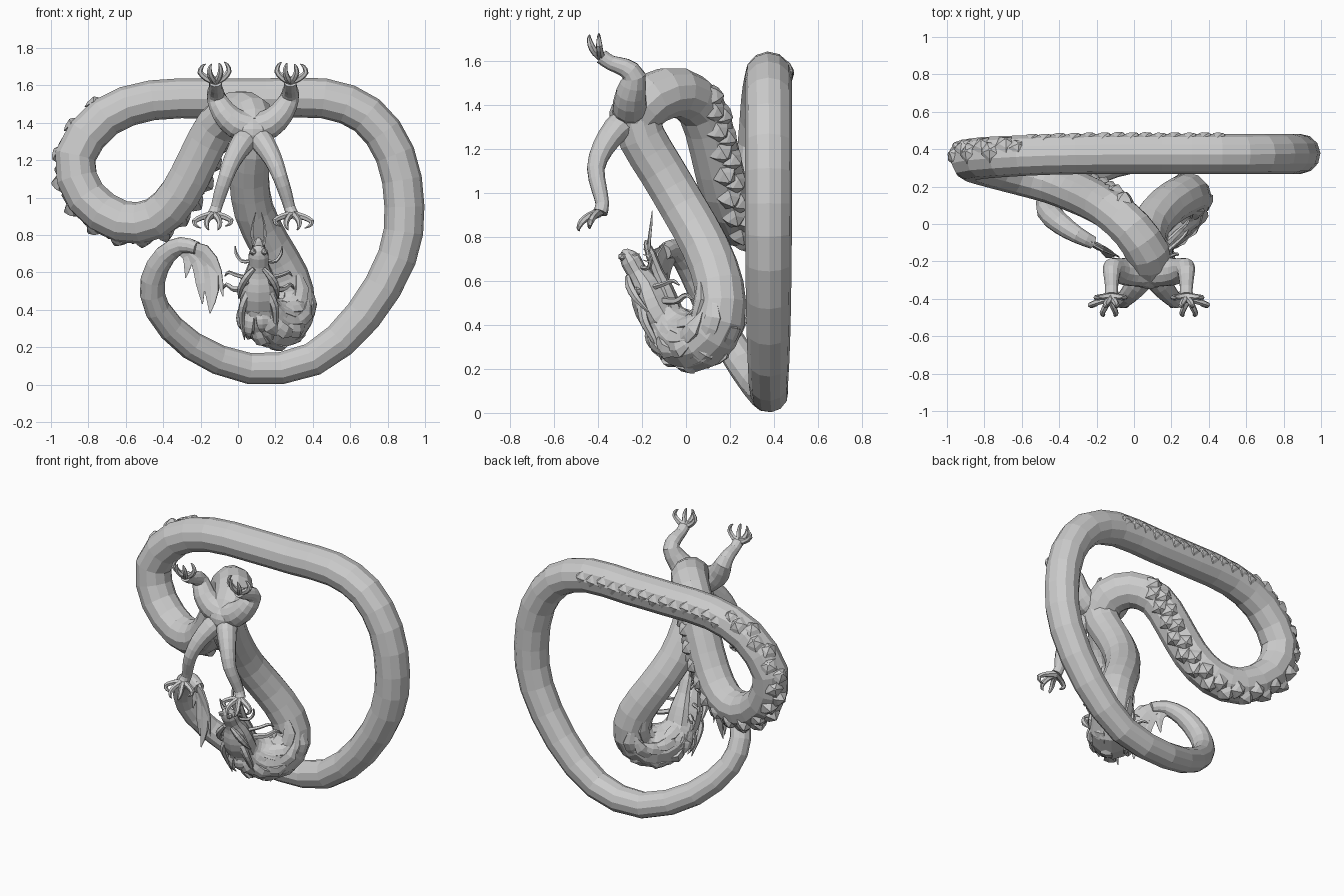
import bpy, bmesh, math, random
from mathutils import Vector as V

random.seed(4)


def spline(pts, steps):
    """Catmull-Rom samples through (x, y, z, radius) points."""
    p = [V(q) for q in pts]
    p = [2 * p[0] - p[1]] + p + [2 * p[-1] - p[-2]]
    out = []
    for i in range(1, len(p) - 2):
        a, b, c, d = p[i - 1:i + 3]
        for k in range(steps):
            t = k / steps
            out.append(0.5 * (2 * b + (c - a) * t + (2 * a - 5 * b + 4 * c - d) * t * t
                              + (3 * b - a - 3 * c + d) * t ** 3))
    return out + [p[-2]]


def tube(bm, pts, steps=2, sides=8, flat=1.0, ref=None):
    """Sweep a (flattened) ring along the points; ref is the thin direction."""
    s = spline(pts, steps)
    c = [q.to_3d() for q in s]
    u = V(ref) if ref else (c[1] - c[0]).orthogonal()
    rings = []
    for i, q in enumerate(c):
        t = (c[min(i + 1, len(c) - 1)] - c[max(i - 1, 0)]).normalized()
        base = V(ref) if ref else u
        u = (base - t * base.dot(t)).normalized()
        w = t.cross(u)
        r = max(s[i][3], 0.002)
        rings.append([bm.verts.new(q + r * (flat * math.cos(a) * u + math.sin(a) * w))
                      for a in (2 * math.pi * k / sides for k in range(sides))])
    for a, b in zip(rings, rings[1:]):
        for k in range(sides):
            n = (k + 1) % sides
            bm.faces.new((a[k], a[n], b[n], b[k]))
    bm.faces.new(rings[0][::-1])
    bm.faces.new(rings[-1])


def cone(bm, base, tip, r, sides=5):
    base, tip = V(base), V(tip)
    tube(bm, [(*base, r), (*base.lerp(tip, .5), r * .7), (*tip, r * .12)], 1, sides)


def make(name, build):
    bm = bmesh.new()
    build(bm)
    bmesh.ops.recalc_face_normals(bm, faces=bm.faces)
    me = bpy.data.meshes.new(name)
    bm.to_mesh(me)
    bm.free()
    bpy.context.collection.objects.link(bpy.data.objects.new(name, me))


def mirror(pts, cx, s):
    """Offsets from the centre plane x = cx, flipped by s."""
    return [(cx + s * p[0], *p[1:]) for p in pts]


# Serpent body from tail end round the big loop to the shoulders
BODY = [(-.22, -.10, .73, .035), (-.30, -.06, .745, .045), (-.39, 0, .69, .058), (-.455, .07, .56, .066),
        (-.43, .15, .40, .07), (-.25, .27, .21, .077), (.06, .37, .086, .083), (.40, .375, .135, .09),
        (.67, .375, .37, .1), (.85, .375, .68, .105), (.89, .375, .95, .107), (.84, .375, 1.23, .107),
        (.69, .375, 1.44, .107), (.46, .375, 1.53, .107), (.15, .375, 1.53, .107),
        (-.15, .375, 1.53, .107), (-.46, .37, 1.52, .107), (-.71, .36, 1.43, .11), (-.87, .345, 1.22, .112),
        (-.81, .32, 1.00, .113), (-.62, .27, .87, .113), (-.44, .22, .89, .112), (-.31, .17, 1.02, .112),
        (-.21, .125, 1.21, .112), (-.12, .07, 1.38, .112), (-.01, -.03, 1.455, .115), (.07, -.15, 1.43, .12),
        (.08, -.23, 1.35, .115)]
# Neck from the shoulders down and round into the head
NECK = [(.08, -.23, 1.36, .11), (.07, -.20, 1.25, .11), (.06, -.11, 1.10, .108), (.085, -.01, .93, .108),
        (.17, .09, .75, .11), (.265, .15, .58, .113), (.295, .15, .43, .12), (.25, .08, .335, .135),
        (.17, 0, .33, .135), (.12, -.07, .385, .115), (.11, -.12, .45, .095)]
make("body", lambda b: tube(b, BODY, 2, 12))
make("neck", lambda b: tube(b, NECK, 2, 12))


# Back ridge: blunt bumps outward round the left loop, low on the rear
def spines(b):
    s = spline(BODY, 4)
    for i in range(52, 4 * 25 - 2):
        p, r = s[i].to_3d(), s[i][3]
        along = (s[i + 1] - s[i - 1]).to_3d().normalized()
        if i < 66:
            out, h = V((0, 1, .25)), .008
        else:
            out = V((p.x + .6, 0, p.z - 1.17)).normalized() + V((0, .6, 0))
            h = .018 if i < 74 else .032
        out = (out - along * out.dot(along)).normalized()
        side = along.cross(out)
        k = (.25 if i % 2 else -.25) if i > 66 else .12 * (i % 2)
        d = (out + side * k).normalized()
        tip = p + d * (r + h * random.uniform(.5, 1.1)) - along * .015
        cone(b, p + d * r * .8, tip, .062 if i > 66 else .05, 5)


make("back_spines", spines)

CX = .08


def chest(b):
    e = bmesh.ops.create_uvsphere(b, u_segments=14, v_segments=9, radius=1)["verts"]
    bmesh.ops.scale(b, verts=e, vec=(.115, .105, .10))
    bmesh.ops.translate(b, verts=e, vec=(CX, -.245, 1.35))


make("chest", chest)

ARM = [(.01, -.25, 1.37, .085), (.09, -.255, 1.395, .08), (.155, -.25, 1.455, .068), (.195, -.235, 1.53, .053),
       (.20, -.28, 1.57, .043), (.20, -.34, 1.59, .035), (.20, -.385, 1.62, .035)]
LEG = [(.02, -.26, 1.33, .07), (.06, -.32, 1.285, .062), (.11, -.38, 1.20, .05), (.145, -.41, 1.11, .041),
       (.175, -.395, 1.02, .036), (.195, -.38, .95, .031), (.21, -.39, .91, .034)]

# Finger offsets from the palm: raised hands curl up, hanging ones reach forward and down
FINGERS = {1: [(-.065, -.01, .10), (-.025, -.05, .095), (.03, -.05, .09), (.075, -.01, .09)],
           -1: [(-.085, -.04, -.06), (-.03, -.085, -.08), (.035, -.085, -.08), (.095, -.04, -.07)]}


def claws(b, s, palm, up):
    px, py, pz = palm
    for dx, dy, dz in FINGERS[up]:
        f = [(px, py, pz, .022), (px + dx * .65, py + dy * .55, pz + dz * .2, .017),
             (px + dx * 1.1, py + dy * .95, pz + dz * .55, .015),
             (px + dx * .95, py + dy * 1.1, pz + dz * .9, .009), (px + dx * .7, py + dy * 1.05, pz + dz * 1.05, .002)]
        tube(b, mirror(f, CX, s), 2, 6)


for s, side in ((-1, "left"), (1, "right")):
    def arm(b):
        tube(b, mirror(ARM, CX, s), 2, 12)
        claws(b, s, (.20, -.385, 1.62), 1)

    def leg(b):
        tube(b, mirror(LEG, CX, s), 2, 12)
        claws(b, s, (.21, -.395, .91), -1)
    make(side + "_raised_arm", arm)
    make(side + "_hanging_arm", leg)


# Tail tuft of drooping flat blades
def tuft(b):
    ref = (.35, .9, .15)
    blades = [[(-.36, -.03, .72, .03), (-.24, -.09, .73, .05), (-.16, -.13, .64, .055),
               (-.14, -.16, .50, .045), (-.15, -.18, .38, .003)],
              [(-.31, -.05, .74, .03), (-.18, -.13, .71, .045), (-.11, -.16, .60, .03), (-.08, -.18, .47, .003)],
              [(-.33, -.05, .74, .03), (-.27, -.07, .69, .035), (-.27, -.08, .63, .022), (-.28, -.08, .57, .003)],
              [(-.30, -.06, .73, .03), (-.22, -.1, .66, .04), (-.20, -.13, .54, .03), (-.19, -.14, .43, .003)]]
    for k in blades:
        tube(b, k, 2, 6, .22, ref)


make("tail_tuft", tuft)

HX = .11


# Head points upward with the crown facing front and the jaw behind
def skull(b):
    tube(b, [(HX, -.05, .37, .09), (HX, -.125, .44, .105), (HX, -.165, .52, .10), (HX, -.19, .59, .078),
             (HX, -.225, .645, .055), (HX, -.25, .69, .056), (HX, -.27, .725, .038), (HX, -.275, .745, .012)],
         2, 10, .85, (0, 1, .3))
    for s in (-1, 1):
        e = bmesh.ops.create_icosphere(b, subdivisions=1, radius=.024)
        bmesh.ops.translate(b, verts=e["verts"], vec=(HX + s * .07, -.225, .55))
        e = bmesh.ops.create_icosphere(b, subdivisions=1, radius=.02)
        bmesh.ops.translate(b, verts=e["verts"], vec=(HX + s * .03, -.29, .71))
        tube(b, mirror([(.025, -.265, .62, .012), (.065, -.255, .575, .02), (.095, -.225, .52, .018),
                        (.105, -.17, .46, .004)], HX, s), 2, 6)


make("skull", skull)
make("lower_jaw", lambda b: tube(b, [(HX, -.06, .46, .08), (HX, -.095, .56, .066), (HX, -.13, .64, .046),
                                     (HX, -.16, .72, .04), (HX, -.18, .77, .022), (HX, -.185, .785, .005)],
                                 2, 8, .6, (0, 1, .2)))


def teeth(b):
    for s in (-1, 1):
        for k in range(4):
            z = .64 + .025 * k
            cone(b, (HX + s * .035, -.22 - .008 * k, z), (HX + s * .033, -.185 - .008 * k, z + .008), .008, 4)
            cone(b, (HX + s * .03, -.165, z + .02), (HX + s * .03, -.195, z + .03), .007, 4)


make("teeth", teeth)


def horns(b):
    for s in (-1, 1):
        tube(b, mirror([(.05, -.20, .50, .024), (.085, -.19, .42, .022), (.09, -.15, .34, .016),
                        (.075, -.11, .24, .003)], HX, s), 3, 6)


make("horns", horns)


# Whiskers: curling pairs on the cheeks and two long feelers from the jaw
def whiskers(b):
    curls = [[(.04, -.2, .66, .01), (.09, -.17, .66, .01), (.12, -.16, .70, .009), (.125, -.17, .74, .003)],
             [(.06, -.15, .57, .013), (.12, -.10, .585, .011), (.16, -.06, .60, .010), (.18, -.03, .58, .003)],
             [(.07, -.10, .51, .018), (.13, -.04, .51, .015), (.17, 0, .535, .011), (.19, .04, .51, .003)],
             [(.025, -.17, .74, .009), (.035, -.165, .80, .008), (.03, -.158, .86, .006), (.015, -.153, .92, .002)]]
    for s in (-1, 1):
        for c in curls:
            tube(b, mirror(c, HX, s), 3, 5)


make("whiskers", whiskers)


# Mane: flat locks round the head base, then lying along the neck coil
def mane(b):
    back, side, up = V((0, .4, -.92)), V((1, 0, 0)), V((0, -.92, -.4))
    for k in range(9):
        a = 2 * math.pi * k / 9
        d = side * math.cos(a) + up * math.sin(a)
        p = V((HX, -.10, .44))
        ln = random.uniform(.13, .2)
        q = [p + d * .07, p + d * .105 + back * ln * .4, p + d * .11 + back * ln * .75, p + d * .095 + back * ln]
        tube(b, [(*v, r) for v, r in zip(q, (.025, .036, .026, .003))], 2, 6, .4, d)
    s = spline(NECK, 4)
    for i in range(26, 39, 3):
        c, t = s[i].to_3d(), (s[i - 1] - s[i + 1]).to_3d().normalized()
        u = t.orthogonal().normalized()
        w = t.cross(u)
        for k in range(6):
            a = 2 * math.pi * (k + .5 * (i % 2)) / 6
            d = u * math.cos(a) + w * math.sin(a)
            q = [s[i - j].to_3d() + d * (s[i - j][3] + o) for j, o in ((0, -.02), (3, .002), (6, -.003))]
            tube(b, [(*v, r) for v, r in zip(q, (.035, .042, .003))], 2, 6, .4, d)


make("mane", mane)
